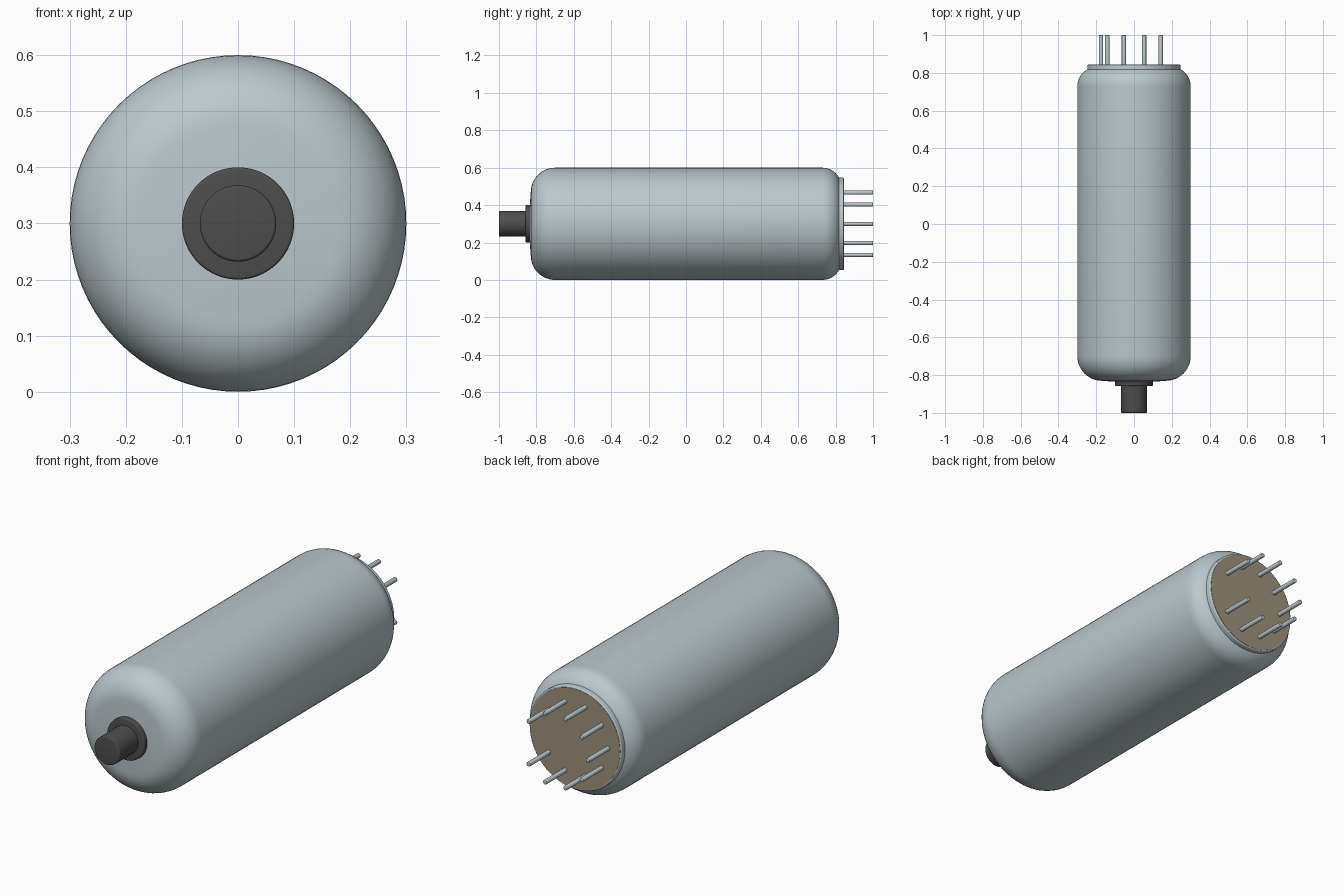
import bpy
import bmesh
import math
from mathutils import Matrix, Vector

if "Cube" in bpy.data.objects:
    bpy.data.objects.remove(bpy.data.objects["Cube"], do_unlink=True)

AXIS_Z = 0.30  # height of the tube's centre line


def material(name, rgb):
    m = bpy.data.materials.new(name)
    m.use_nodes = True
    m.diffuse_color = (*rgb, 1)
    m.node_tree.nodes["Principled BSDF"].inputs["Base Color"].default_value = (*rgb, 1)
    return m


glass = material("pale blue grey", (0.50, 0.58, 0.61))
black = material("charcoal", (0.075, 0.075, 0.075))
tan = material("tan", (0.34, 0.29, 0.20))


def arc(r, y, radius, a0, a1, n):
    """Points (radius, y) on a rounded corner, angles in degrees."""
    out = []
    for i in range(n + 1):
        a = math.radians(a0 + (a1 - a0) * i / n)
        out.append((r + radius * math.cos(a), y + radius * math.sin(a)))
    return out


def lathe(name, profile, mat, segments=64, centre=(0, AXIS_Z)):
    """Turn a profile of (radius, y) points about a line parallel to y."""
    bm = bmesh.new()
    verts = [bm.verts.new((r, y, 0)) for r, y in profile]
    edges = [bm.edges.new(pair) for pair in zip(verts, verts[1:])]
    bmesh.ops.spin(bm, geom=verts + edges, cent=(0, 0, 0), axis=(0, 1, 0),
                   angle=math.tau, steps=segments, use_duplicate=False)
    bmesh.ops.remove_doubles(bm, verts=bm.verts, dist=0.00005)
    bmesh.ops.recalc_face_normals(bm, faces=bm.faces)
    bmesh.ops.transform(bm, verts=bm.verts,
                        matrix=Matrix.Translation(Vector((centre[0], 0, centre[1]))))
    mesh = bpy.data.meshes.new(name)
    bm.to_mesh(mesh)
    bm.free()
    mesh.materials.append(mat)
    obj = bpy.data.objects.new(name, mesh)
    bpy.context.collection.objects.link(obj)
    bpy.ops.object.select_all(action="DESELECT")
    obj.select_set(True)
    bpy.context.view_layer.objects.active = obj
    bpy.ops.object.shade_smooth_by_angle(angle=math.radians(35))
    return obj


# Glass envelope: shallow domed front, rounded shoulders at both ends
lathe("glass_envelope",
      [(0, -0.838), (0.09, -0.836)]
      + arc(0.17, -0.70, 0.13, -90, 0, 12)
      + arc(0.20, 0.73, 0.10, 0, 90, 10)
      + [(0, 0.83)], glass, 80)

# Rear base plate: glass rim with a tan face
lathe("base_rim", [(0, 0.81), (0.247, 0.81)]
      + arc(0.241, 0.838, 0.006, 0, 90, 4) + [(0, 0.844)], glass)
lathe("base_face", [(0, 0.84), (0.24, 0.84), (0.24, 0.8455), (0, 0.8455)], tan)

# Front cap: collar and contact stem
lathe("cap_collar", [(0, -0.825), (0.10, -0.825)]
      + arc(0.095, -0.853, 0.005, 0, -90, 4) + [(0, -0.858)], black)
lathe("cap_stem", [(0, -0.85), (0.068, -0.85)]
      + arc(0.063, -0.995, 0.005, 0, -90, 4) + [(0, -1.0)], black, 48)

# Nine pins on a ten-place circle, with the gap on the left side
for k in range(1, 10):
    a = math.tau * k / 10
    lathe(f"pin_{k}", [(0, 0.835), (0.011, 0.835)]
          + arc(0.008, 0.997, 0.003, 0, 90, 3) + [(0, 1.0)], glass, 16,
          (0.175 * math.cos(a), AXIS_Z + 0.175 * math.sin(a)))
